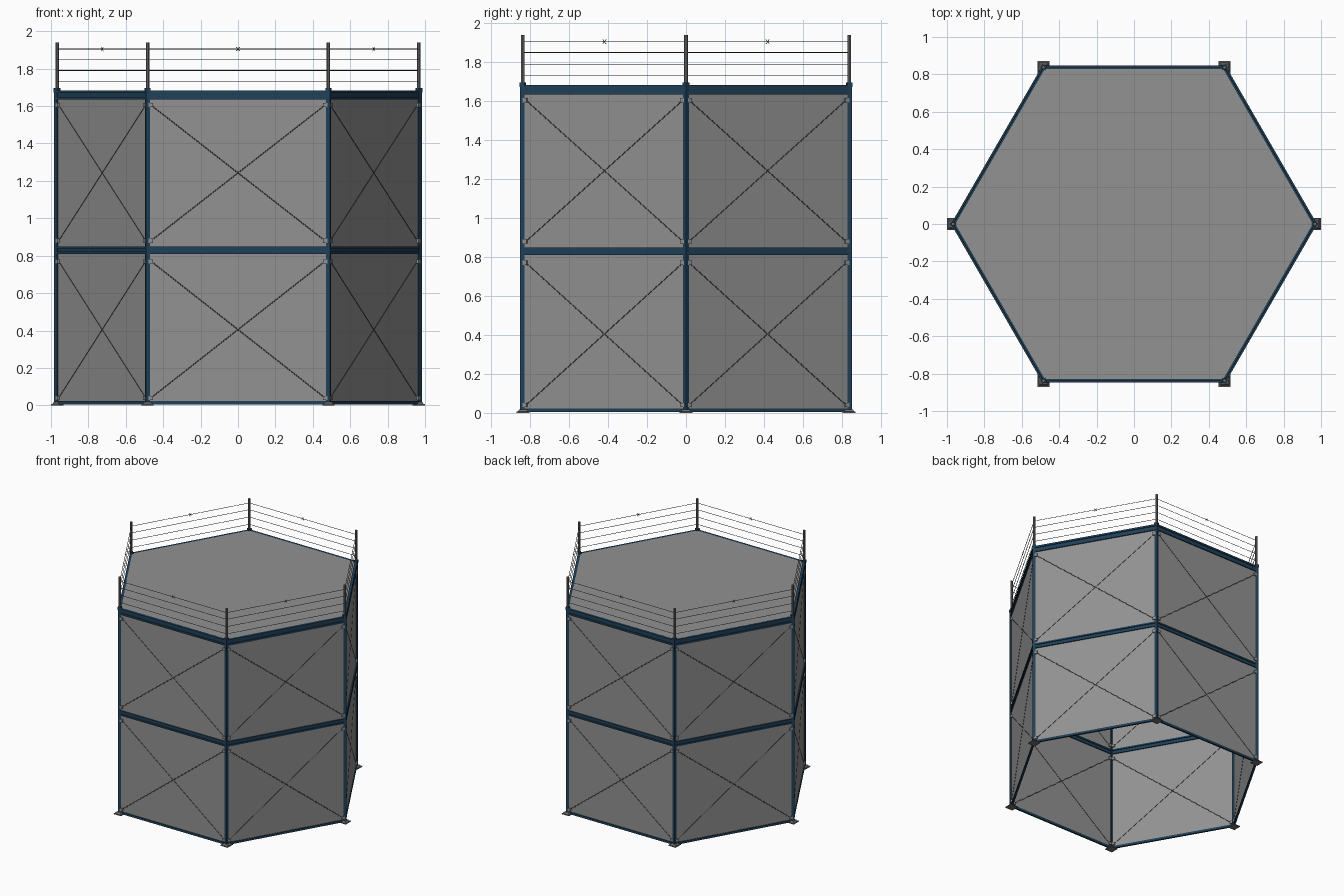
import bpy, bmesh, math
from mathutils import Matrix, Vector

if "Cube" in bpy.data.objects:
    bpy.data.objects.remove(bpy.data.objects["Cube"])

R = 0.967                        # corner radius of the hexagon, also side length
A = R * math.cos(math.pi / 6)    # distance from centre to each wall
H = R / 2


def material(name, r, g, b):
    m = bpy.data.materials.new(name)
    m.diffuse_color = (r, g, b, 1)
    m.use_nodes = True
    m.node_tree.nodes["Principled BSDF"].inputs["Base Color"].default_value = m.diffuse_color
    return m


GREY = material("panel grey", 0.29, 0.287, 0.29)
BLUE = material("steel blue", 0.014, 0.052, 0.098)
STEEL = material("post grey", 0.16, 0.16, 0.16)
CABLE = material("cable dark grey", 0.07, 0.07, 0.07)


def rot(k):
    return Matrix.Rotation(k * math.pi / 3, 4, 'Z')


SIDES = [rot(k) @ Matrix.Translation((0, -A, 0)) for k in range(6)]
CORNERS = [rot(k) @ Matrix.Translation((R, 0, 0)) for k in range(6)]


def box(bm, m, x0, x1, y0, y1, z0, z1):
    t = Matrix.Translation(((x0 + x1) / 2, (y0 + y1) / 2, (z0 + z1) / 2))
    s = Matrix.Diagonal((x1 - x0, y1 - y0, z1 - z0, 1))
    bmesh.ops.create_cube(bm, size=1, matrix=m @ t @ s)


def rod(bm, m, a, b, r, n=6):
    a, b = Vector(a), Vector(b)
    d = b - a
    t = Matrix.Translation((a + b) / 2) @ d.to_track_quat('Z', 'Y').to_matrix().to_4x4()
    bmesh.ops.create_cone(bm, cap_ends=True, segments=n, radius1=r, radius2=r,
                          depth=d.length, matrix=m @ t)


def part(name, mat, frames, build):
    """One object holding the same piece on every frame."""
    bm = bmesh.new()
    for m in frames:
        build(bm, m)
    me = bpy.data.meshes.new(name)
    bm.to_mesh(me)
    bm.free()
    me.materials.append(mat)
    ob = bpy.data.objects.new(name, me)
    bpy.context.collection.objects.link(ob)
    return ob


def i_beam(z0, z1, w, flange):
    def build(bm, m):
        box(bm, m, -H, H, -w / 2, w / 2, z0, z0 + flange)
        box(bm, m, -H, H, -w / 2, w / 2, z1 - flange, z1)
        box(bm, m, -H, H, -w / 5, w / 5, z0 + flange, z1 - flange)
    return build


# wall panels, two storeys
part("lower_wall_panels", GREY, SIDES, lambda bm, m: box(bm, m, -H, H, -0.0015, 0.0015, 0.015, 0.815))
part("upper_wall_panels", GREY, SIDES, lambda bm, m: box(bm, m, -H, H, -0.0015, 0.0015, 0.845, 1.64))

# horizontal beams
part("bottom_rails", BLUE, SIDES, lambda bm, m: box(bm, m, -H, H, -0.007, 0.007, 0.004, 0.022))
part("middle_beams", BLUE, SIDES, i_beam(0.81, 0.85, 0.02, 0.012))
part("top_beams", BLUE, SIDES, i_beam(1.635, 1.684, 0.02, 0.014))

# corner columns, square and set corner-outwards
TURN = Matrix.Rotation(math.pi / 4, 4, 'Z')
part("corner_columns", BLUE, CORNERS,
     lambda bm, m: box(bm, m @ TURN, -0.011, 0.011, -0.011, 0.011, 0.01, 1.68))
part("column_caps", BLUE, CORNERS,
     lambda bm, m: box(bm, m @ TURN, -0.013, 0.013, -0.013, 0.013, 1.672, 1.697))


# base plates, all square to the axes
def base_plate(bm, m):
    p = Matrix.Translation(m.translation + Vector((0, 0, 0.009)))
    q = math.sqrt(2)
    box(bm, Matrix.Translation(m.translation), -0.033, 0.033, -0.033, 0.033, 0, 0.006)
    bmesh.ops.create_cone(bm, cap_ends=True, segments=4, radius1=0.031 * q, radius2=0.018 * q,
                          depth=0.018, matrix=p @ TURN)


part("base_plates", STEEL, CORNERS, base_plate)

# roof deck
def deck(bm, m):
    bmesh.ops.create_cone(bm, cap_ends=True, segments=6, radius1=R - 0.008, radius2=R - 0.008,
                          depth=0.006, matrix=Matrix.Translation((0, 0, 1.681)) @ m)


roof = part("roof_deck", GREY, [Matrix.Identity(4)], deck)
# turn the deck so its corners meet the columns
if abs(max(v.co.x for v in roof.data.vertices) - (R - 0.008)) > 0.01:
    roof.rotation_euler.z = math.pi / 6

# cross bracing cables and their brackets
BAYS = [(0.04, 0.77), (0.88, 1.605)]


def braces(bm, m):
    for lo, hi in BAYS:
        for s in (-1, 1):
            rod(bm, m, (-0.465 * s, 0, lo), (0.465 * s, 0, hi), 0.0035)


def brackets(bm, m):
    for bay in BAYS:
        for z in bay:
            for s in (-1, 1):
                x0, x1 = sorted((0.455 * s, 0.478 * s))
                box(bm, m, x0, x1, -0.013, 0.013, z - 0.011, z + 0.011)


part("cross_brace_cables", CABLE, SIDES, braces)
part("brace_brackets", GREY, SIDES, brackets)

# roof fence: posts, four wires, one barb per side
part("fence_posts", STEEL, CORNERS,
     lambda bm, m: rod(bm, m, (0, 0, 1.69), (0, 0, 1.94), 0.0095, 8))


def wires(bm, m):
    for z in (1.73, 1.79, 1.85, 1.905):
        rod(bm, m, (-H, 0, z), (H, 0, z), 0.002, 4)


def barbs(bm, m):
    for s in (-1, 1):
        rod(bm, m, (-0.01, 0, 1.905 - 0.011 * s), (0.01, 0, 1.905 + 0.011 * s), 0.0018, 4)


part("fence_wires", CABLE, SIDES, wires)
part("fence_barbs", CABLE, SIDES, barbs)
